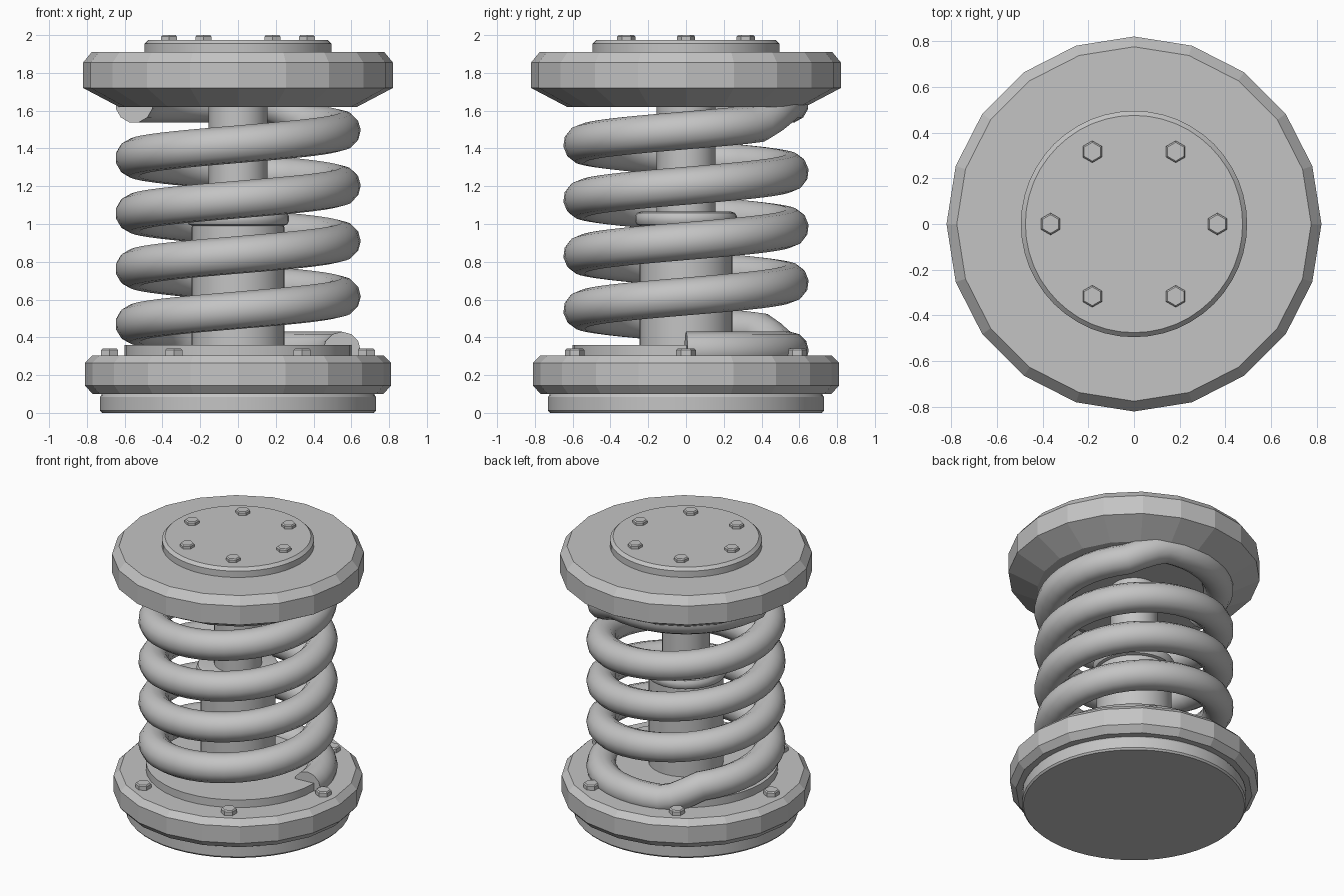
import bpy, bmesh
from math import pi, sin, cos, radians

if "Cube" in bpy.data.objects:
    bpy.data.objects.remove(bpy.data.objects["Cube"], do_unlink=True)

steel = bpy.data.materials.new("grey_steel")
steel.use_nodes = True
GREY = (0.55, 0.55, 0.55, 1)
steel.diffuse_color = GREY
steel.node_tree.nodes["Principled BSDF"].inputs["Base Color"].default_value = GREY


def select_only(obj):
    bpy.ops.object.select_all(action='DESELECT')
    obj.select_set(True)
    bpy.context.view_layer.objects.active = obj


def lathe(name, profile, sides, smooth=True, at=(0, 0), turn=0.0):
    """Closed solid of revolution from (radius, height) points, bottom to top."""
    bm = bmesh.new()
    rings = []
    for r, z in profile:
        angles = [turn + 2 * pi * i / sides for i in range(sides)]
        rings.append([bm.verts.new((at[0] + r * cos(a), at[1] + r * sin(a), z)) for a in angles])
    for low, high in zip(rings, rings[1:]):
        for i in range(sides):
            j = (i + 1) % sides
            bm.faces.new((low[i], low[j], high[j], high[i]))
    bm.faces.new(rings[0][::-1])
    bm.faces.new(rings[-1])
    mesh = bpy.data.meshes.new(name)
    bm.to_mesh(mesh)
    bm.free()
    mesh.materials.append(steel)
    obj = bpy.data.objects.new(name, mesh)
    bpy.context.collection.objects.link(obj)
    if smooth:
        select_only(obj)
        bpy.ops.object.shade_smooth_by_angle(angle=radians(30))
    return obj


def bolt_circle(name, ring_radius, z0, z1, size):
    """Six hexagonal bolt heads with a small chamfer."""
    for k in range(6):
        a = k * pi / 3
        lathe(f"{name}_{k + 1}",
              [(size, z0 - 0.02), (size, z1 - 0.008), (size * 0.85, z1)],
              6, False, (ring_radius * cos(a), ring_radius * sin(a)), pi / 6)


# Lower mount
lathe("base_disc", [(0.72, 0), (0.73, 0.012), (0.73, 0.085), (0.715, 0.11)], 48)
lathe("lower_plate", [(0.77, 0.1), (0.81, 0.145), (0.81, 0.265), (0.77, 0.305)], 20, False)
lathe("lower_spring_seat", [(0.6, 0.29), (0.6, 0.36)], 40)
bolt_circle("lower_bolt", 0.68, 0.305, 0.34, 0.052)

# Damper in the middle
lathe("damper_body", [(0.245, 0.34), (0.245, 0.985), (0.235, 1.0)], 32)
lathe("damper_collar", [(0.24, 0.99), (0.26, 0.997), (0.27, 1.015), (0.27, 1.04),
                        (0.26, 1.058), (0.24, 1.065)], 32)
lathe("damper_rod", [(0.155, 1.0), (0.155, 1.65)], 32)

# Upper mount
lathe("upper_plate", [(0.63, 1.62), (0.82, 1.72), (0.82, 1.855), (0.775, 1.91)], 20, False)
lathe("top_cap", [(0.495, 1.9), (0.495, 1.955), (0.475, 1.975)], 48)
bolt_circle("top_bolt", 0.365, 1.975, 2.0, 0.048)

# Coil spring: flat end turns, joined to a steady helix by short ramps
LOW, HIGH = 0.33, 1.635
END = 1620


def helix(deg):
    return 0.47 + 0.293 * (deg - 180) / 360


def coil_height(deg):
    if deg < 135:
        t = max(0, (deg - 112) / 23)
        return LOW + t * (helix(135) - LOW)
    if deg > 1485:
        t = min(1, (deg - 1485) / 25)
        return helix(1485) + t * (HIGH - helix(1485))
    return helix(deg)


curve = bpy.data.curves.new("coil_spring", 'CURVE')
curve.dimensions = '3D'
curve.bevel_depth = 0.1
curve.bevel_resolution = 4
curve.use_fill_caps = True
spline = curve.splines.new('POLY')
steps = 180
spline.points.add(steps)
for i, point in enumerate(spline.points):
    deg = END * i / steps
    a = radians(deg)
    point.co = (0.55 * cos(a), 0.55 * sin(a), coil_height(deg), 1)
curve.materials.append(steel)
spring = bpy.data.objects.new("coil_spring", curve)
bpy.context.collection.objects.link(spring)
select_only(spring)
bpy.ops.object.convert(target='MESH')
bpy.ops.object.shade_smooth_by_angle(angle=radians(45))
